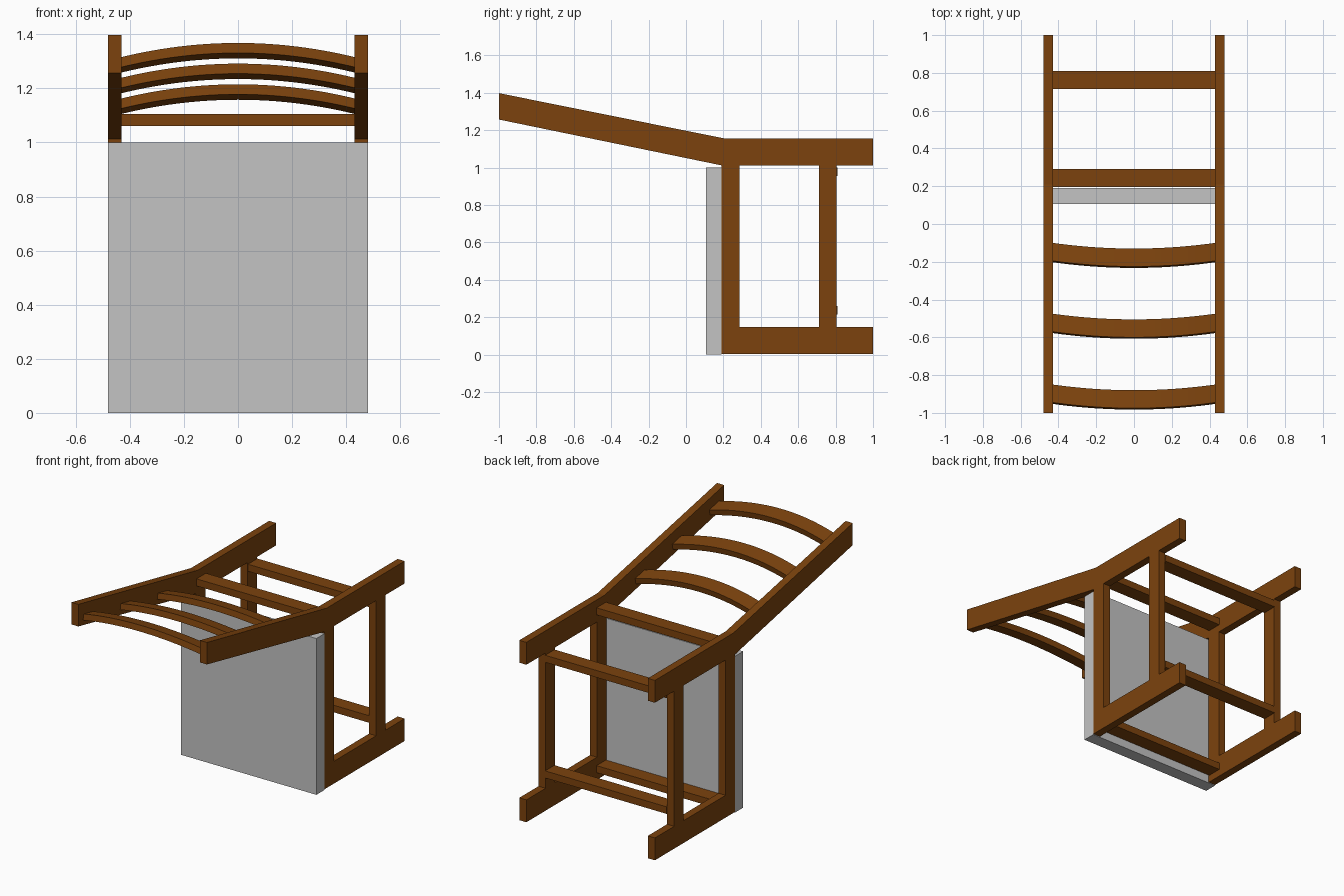
import bpy, bmesh

cube = bpy.data.objects.get("Cube")
if cube:
    bpy.data.objects.remove(cube, do_unlink=True)


def material(name, rgb):
    m = bpy.data.materials.new(name)
    m.use_nodes = True
    m.diffuse_color = (*rgb, 1)
    m.node_tree.nodes["Principled BSDF"].inputs["Base Color"].default_value = (*rgb, 1)
    return m


WOOD = material("brown wood", (0.20, 0.055, 0.004))
GREY = material("grey seat", (0.55, 0.55, 0.55))
IN, OUT = 0.43, 0.48   # inner and outer faces of the side frames


def sweep(name, section, stations, mat):
    """Join copies of a (y, z) section placed at (x, dy, dz) stations."""
    bm = bmesh.new()
    rings = [[bm.verts.new((x, y + dy, z + dz)) for y, z in section]
             for x, dy, dz in stations]
    n = len(section)
    for a, b in zip(rings, rings[1:]):
        for i in range(n):
            j = (i + 1) % n
            bm.faces.new((a[i], a[j], b[j], b[i]))
    bm.faces.new(rings[0])
    bm.faces.new(rings[-1][::-1])
    bmesh.ops.recalc_face_normals(bm, faces=bm.faces)
    mesh = bpy.data.meshes.new(name)
    bm.to_mesh(mesh)
    bm.free()
    mesh.materials.append(mat)
    ob = bpy.data.objects.new(name, mesh)
    bpy.context.collection.objects.link(ob)
    return ob


def rect(y0, y1, z0, z1):
    return [(y0, z0), (y1, z0), (y1, z1), (y0, z1)]


# Side frames: bent rear leg with back post, front leg and two side rails
side_parts = {
    "rear_leg_and_back_post": [(1, 1.012), (1, 1.155), (0.21, 1.155),
                               (-1, 1.398), (-1, 1.257), (0.19, 1.012)],
    "front_leg": rect(0.19, 1, 0.004, 0.147),
    "side_seat_rail": rect(0.19, 0.285, 0.147, 1.012),
    "side_stretcher": rect(0.712, 0.805, 0.147, 1.012),
}
for name, section in side_parts.items():
    for side, s in (("left", 1), ("right", -1)):
        sweep(f"{side}_{name}", section, [(s * IN, 0, 0), (s * OUT, 0, 0)], WOOD)

# Straight cross bars between the frames
cross_bars = {
    "rear_seat_rail": rect(0.195, 0.29, 1.06, 1.105),
    "front_seat_rail": rect(0.195, 0.29, 0.05, 0.095),
    "rear_stretcher": rect(0.715, 0.81, 0.955, 1.0),
    "front_stretcher": rect(0.715, 0.81, 0.215, 0.26),
}
for name, section in cross_bars.items():
    sweep(name, section, [(-IN, 0, 0), (IN, 0, 0)], WOOD)

# Arched back slats, tilted with the back posts
STEPS = 24
slat = [(-0.1075, 1.106), (-0.2025, 1.126), (-0.195, 1.163), (-0.10, 1.143)]
for k in range(3):
    path = []
    for i in range(STEPS + 1):
        t = 2 * i / STEPS - 1
        bow = 1 - t * t
        path.append((IN * t, -0.375 * k - 0.03 * bow, 0.0765 * k + 0.052 * bow))
    sweep(f"back_slat_{k + 1}", slat, path, WOOD)

# Seat panel
sweep("seat", rect(0.107, 0.19, 0, 1.0), [(-OUT, 0, 0), (OUT, 0, 0)], GREY)
